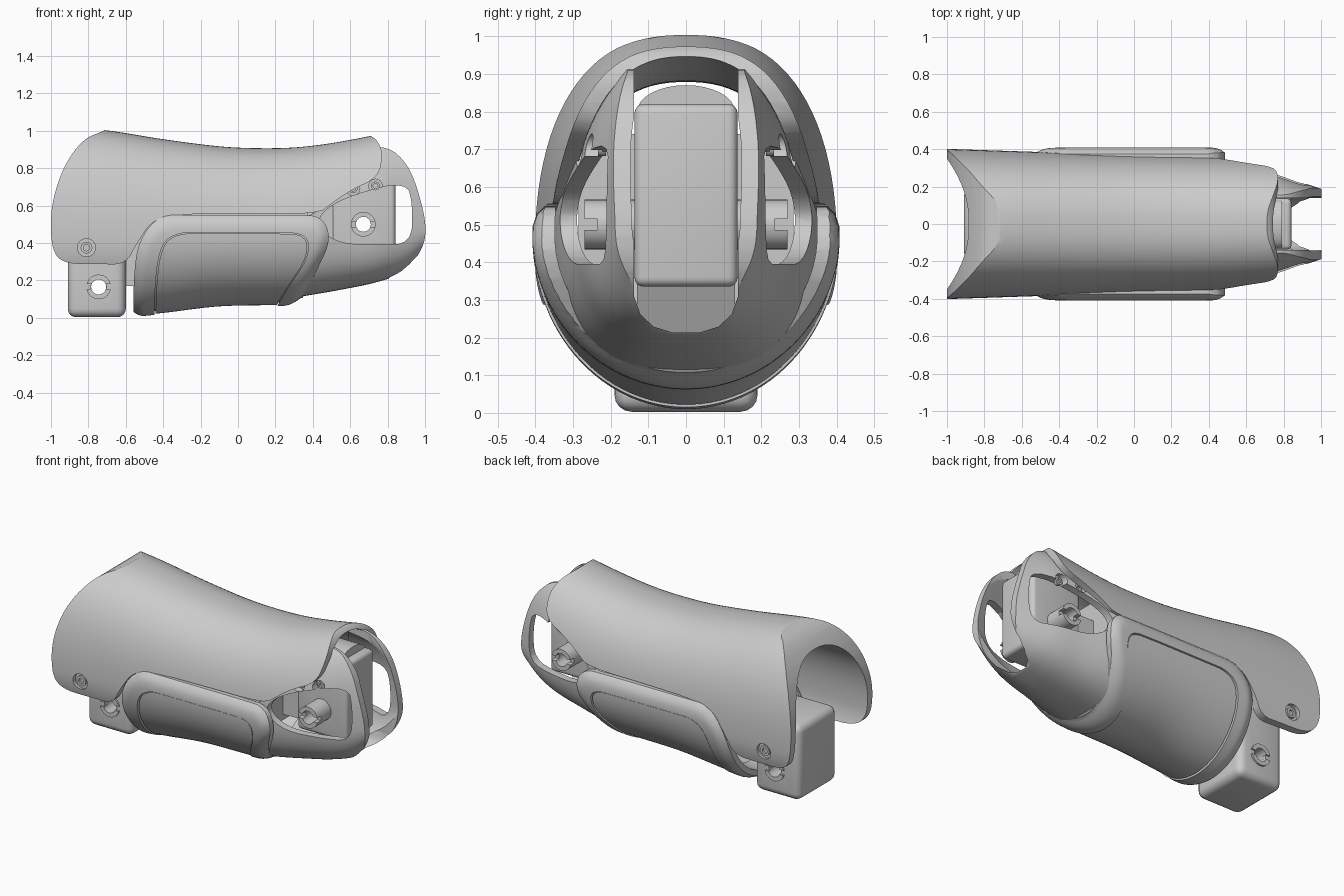
import bpy, bmesh, math
from mathutils import Matrix, Vector

if "Cube" in bpy.data.objects:
    bpy.data.objects.remove(bpy.data.objects["Cube"], do_unlink=True)

grey = bpy.data.materials.new("plain grey")
grey.use_nodes = True
grey.diffuse_color = (0.6, 0.6, 0.6, 1)
grey.node_tree.nodes["Principled BSDF"].inputs["Base Color"].default_value = (0.6, 0.6, 0.6, 1)
parts = []


def make(name, bm, keep=True):
    bmesh.ops.recalc_face_normals(bm, faces=bm.faces[:])
    mesh = bpy.data.meshes.new(name)
    bm.to_mesh(mesh)
    bm.free()
    mesh.materials.append(grey)
    ob = bpy.data.objects.new(name, mesh)
    bpy.context.scene.collection.objects.link(ob)
    if keep:
        parts.append(ob)
    return ob


def box(name, lo, hi, bevel=0.0, keep=True):
    bm = bmesh.new()
    lo, hi = Vector(lo), Vector(hi)
    mat = Matrix.Translation((lo + hi) / 2) @ Matrix.Diagonal((*(hi - lo), 1))
    bmesh.ops.create_cube(bm, size=1, matrix=mat)
    if bevel:
        bmesh.ops.bevel(bm, geom=bm.edges[:], offset=bevel, segments=4, profile=0.5, affect='EDGES')
    return make(name, bm, keep)


def rod(name, x, z, r, y0, y1, keep=True):
    bm = bmesh.new()
    mat = Matrix.Translation((x, (y0 + y1) / 2, z)) @ Matrix.Rotation(math.pi / 2, 4, 'X')
    bmesh.ops.create_cone(bm, cap_ends=True, segments=32, radius1=r, radius2=r,
                          depth=abs(y1 - y0), matrix=mat)
    return make(name, bm, keep)


def prism(name, pts, axis, lo, hi, keep=False):
    # outline in (x, z) pushed along y, or in (y, z) pushed along x
    bm = bmesh.new()
    place = (lambda p, d: (p[0], d, p[1])) if axis == 'y' else (lambda p, d: (d, p[0], p[1]))
    face = bm.faces.new([bm.verts.new(place(p, lo)) for p in pts])
    ext = bmesh.ops.extrude_face_region(bm, geom=[face])
    move = Vector(place((0, 0), hi - lo))
    bmesh.ops.translate(bm, vec=move, verts=[g for g in ext["geom"] if isinstance(g, bmesh.types.BMVert)])
    return make(name, bm, keep)


def boolean(ob, cutter, op='DIFFERENCE'):
    cutter.hide_render = True
    mod = ob.modifiers.new("cut", 'BOOLEAN')
    mod.operation, mod.solver, mod.object = op, 'EXACT', cutter
    bpy.context.view_layer.update()
    mesh = bpy.data.meshes.new_from_object(ob.evaluated_get(bpy.context.evaluated_depsgraph_get()))
    ob.modifiers.clear()
    ob.data = mesh
    bpy.data.objects.remove(cutter, do_unlink=True)


def rounded(pts, times=2):
    # corner cutting on a closed outline
    for _ in range(times):
        out = []
        for a, b in zip(pts, pts[1:] + pts[:1]):
            out += [tuple(p * 0.75 + q * 0.25 for p, q in zip(a, b)),
                    tuple(p * 0.25 + q * 0.75 for p, q in zip(a, b))]
        pts = out
    return pts


def curve(x, pts):
    # smooth interpolation through (x, value) points
    n = len(pts)
    x = min(max(x, pts[0][0]), pts[-1][0])
    i = max(k for k in range(n - 1) if pts[k][0] <= x)

    def slope(k):
        a, b = pts[max(k - 1, 0)], pts[min(k + 1, n - 1)]
        return (b[1] - a[1]) / (b[0] - a[0])
    (xa, va), (xb, vb) = pts[i], pts[i + 1]
    h = xb - xa
    t = (x - xa) / h
    return ((1 + 2 * t) * (1 - t) ** 2 * va + t * (1 - t) ** 2 * h * slope(i)
            + t * t * (3 - 2 * t) * vb + t * t * (t - 1) * h * slope(i + 1))


def edge_depth(p, outline):
    # distance to the outline, negative outside it
    best, inside = 9.0, False
    for a, b in zip(outline, outline[1:] + outline[:1]):
        dx, dz = b[0] - a[0], b[1] - a[1]
        t = ((p[0] - a[0]) * dx + (p[1] - a[1]) * dz) / max(dx * dx + dz * dz, 1e-9)
        t = min(max(t, 0), 1)
        best = min(best, math.hypot(a[0] + t * dx - p[0], a[1] + t * dz - p[1]))
        if (a[1] > p[1]) != (b[1] > p[1]) and p[0] < a[0] + (p[1] - a[1]) * dx / dz:
            inside = not inside
    return best if inside else -best


def tube(name, x0, x1, steps, outer, inner, zc, soft=None, ring=96, low_power=1.0):
    # hollow loft along x; outer and inner give (half width, top, bottom)
    bm = bmesh.new()
    rows = []
    for i in range(steps + 1):
        x = x0 + (x1 - x0) * i / steps
        for side, f in enumerate((outer, inner)):
            w, top, bot = f(x)
            row = []
            for k in range(ring):
                a = 2 * math.pi * (k + 0.5) / ring
                c, s = math.cos(a), math.sin(a)
                e = 0.85 if s > 0 else low_power
                y = math.copysign(abs(c) ** e, c) * w
                z = abs(s) ** e * ((top - zc) if s > 0 else (bot - zc))
                if soft and side == 0:
                    d = min(max(edge_depth((x, zc + z), soft) / 0.06, -0.25), 1)
                    shrink = 1 - 0.06 * (1 - d) ** 2
                    y, z = y * shrink, z * shrink
                row.append(bm.verts.new((x, y, zc + z)))
            rows.append(row)

    def bridge(a, b):
        for k in range(ring):
            j = (k + 1) % ring
            bm.faces.new((a[k], a[j], b[j], b[k]))
    for i in range(0, 2 * steps, 2):
        bridge(rows[i], rows[i + 2])
        bridge(rows[i + 3], rows[i + 1])
    bridge(rows[1], rows[0])
    bridge(rows[-2], rows[-1])
    return make(name, bm)


# upper shell: arched cover trimmed to its side outline
UP_TOP = [(-1.1, 1.04), (-0.7, 1.002), (-0.4, 0.955), (-0.1, 0.917), (0.1, 0.907), (0.3, 0.911), (0.5, 0.934), (0.8, 0.99)]
UP_W = [(-1.1, 0.405), (-0.5, 0.385), (0, 0.368), (0.5, 0.36), (0.8, 0.352)]


def up_outer(x):
    return curve(x, UP_W), curve(x, UP_TOP), 0.0


def up_inner(x):
    w, top, bot = up_outer(x)
    return w - 0.045, min(top - 0.028, 0.88 + max(0, x - 0.3) * 0.15), bot + 0.05


upper = tube("upper_shell", -1.08, 0.82, 56, up_outer, up_inner, 0.41)
cover_line = rounded([(-0.64, 1.3), (-0.685, 1.02), (-0.72, 0.998), (-0.83, 0.955), (-0.93, 0.815), (-0.99, 0.64),
                      (-1.005, 0.48), (-0.985, 0.335), (-0.91, 0.288), (-0.75, 0.287), (-0.6, 0.285),
                      (-0.54, 0.4), (-0.45, 0.53), (-0.3, 0.555), (0.0, 0.555), (0.43, 0.555), (0.5, 0.61),
                      (0.6, 0.68), (0.75, 0.75), (0.775, 0.87), (0.75, 0.945), (0.7, 0.98), (0.665, 1.0), (0.64, 1.3)])
boolean(upper, prism("cover_cutter", cover_line, 'y', -1, 1), 'INTERSECT')

# lower grip: soft raised rim with a separate inset pad over a liner
GRIP_BOT = [(-0.65, -0.004), (-0.4, 0.02), (-0.1, 0.055), (0.28, 0.065), (0.55, 0.09)]


def grip_section(inset):
    return lambda x: (0.408 - inset, 0.95, curve(x, GRIP_BOT) + inset)


def shrunk(line, k):
    return [(-0.03 + (x + 0.03) * k, 0.2 + (z - 0.2) * k) for x, z in line]


rim_line = rounded([(-0.56, -0.2), (-0.56, 0.22), (-0.53, 0.42), (-0.42, 0.55), (-0.25, 0.55), (0.3, 0.55),
                    (0.45, 0.545), (0.5, 0.42), (0.42, 0.25), (0.34, 0.09), (0.23, -0.03), (0.15, -0.2)])
pad_line = rounded([(-0.45, -0.2), (-0.445, 0.2), (-0.41, 0.4), (-0.32, 0.455), (-0.2, 0.455), (0.2, 0.455),
                    (0.37, 0.45), (0.38, 0.33), (0.28, 0.18), (0.2, 0.05), (0.1, -0.2)])
rim = tube("grip_rim", -0.6, 0.53, 76, grip_section(0), grip_section(0.06), 0.47, rim_line, 112)
boolean(rim, prism("rim_cutter", rim_line, 'y', -1, 1), 'INTERSECT')
boolean(rim, prism("pad_opening", pad_line, 'y', -1, 1))
for name, inset, line in (("grip_pad", 0.006, shrunk(pad_line, 0.983)), ("grip_liner", 0.02, shrunk(pad_line, 1.06))):
    layer = tube(name, -0.52, 0.48, 40, grip_section(inset), grip_section(0.05 + inset / 10), 0.47)
    boolean(layer, prism("layer_cutter", line, 'y', -1, 1), 'INTERSECT')

# fork: tapering lower shell with two windowed arms
FORK_W = [(0.2, 0.36), (0.4, 0.34), (0.6, 0.3), (0.76, 0.27), (0.9, 0.222), (1.02, 0.182)]
FORK_BOT = [(0.2, 0.09), (0.33, 0.112), (0.55, 0.15), (0.75, 0.193), (0.9, 0.25), (1.02, 0.36)]


def fork_section(inset):
    return lambda x: (curve(x, FORK_W) - inset, 0.972 - inset, curve(x, FORK_BOT) + inset)


fork = tube("fork_shell", 0.22, 1.02, 40, fork_section(0), fork_section(0.045), 0.5, low_power=0.75)
fork_line = rounded([(0.26, -0.1), (0.26, 0.5), (0.46, 0.58), (0.58, 0.68), (0.65, 0.9), (0.8, 0.92), (0.91, 0.82),
                     (0.97, 0.66), (1.01, 0.48), (0.985, 0.36), (0.9, 0.26), (0.76, 0.19), (0.7, -0.1)])
boolean(fork, prism("fork_cutter", fork_line, 'y', -1, 1), 'INTERSECT')
channel = rounded([(-0.138, 1.2), (-0.138, 0.47), (-0.138, 0.213), (0.138, 0.213), (0.138, 0.47), (0.138, 1.2)])
boolean(fork, prism("channel_cutter", channel, 'x', 0.45, 1.2))
window = rounded([(0.42, 0.49), (0.46, 0.58), (0.62, 0.66), (0.9, 0.73), (0.935, 0.6), (0.925, 0.395),
                  (0.75, 0.395), (0.54, 0.395)])
boolean(fork, prism("window_cutter", window, 'y', -1, 1))

# bulkhead closing the pockets behind the fork windows
bulkhead = [(-0.285, 0.36), (-0.285, 0.58), (-0.24, 0.74), (0.24, 0.74), (0.285, 0.58), (0.285, 0.36)]
prism("bulkhead", bulkhead, 'x', 0.37, 0.4, True)

# motors with rounded edges, one at each end
end_motor = box("end_motor", (-0.91, -0.19, 0.003), (-0.6, 0.19, 0.47), 0.045)
fork_motor = box("fork_motor", (0.5, -0.137, 0.335), (0.842, 0.137, 0.82), 0.025)
dome = [(0.13 * math.cos(math.pi * k / 16), 0.8 + 0.07 * math.sin(math.pi * k / 16)) for k in range(17)]
prism("motor_dome", dome, 'x', 0.48, 0.79, True)

# inner frame joining the motors
frame_line = [(-0.66, 0.44), (-0.45, 0.74), (-0.3, 0.62), (0.52, 0.62), (0.52, 0.4), (-0.45, 0.36), (-0.54, 0.17),
              (-0.63, 0.17)]
prism("inner_frame", frame_line, 'y', -0.13, 0.13, True)

# slotted axle bosses and the bores through them
for motor, x, z, y_in, y_out in ((end_motor, -0.745, 0.165, 0.15, 0.2), (fork_motor, 0.67, 0.5, 0.1, 0.27)):
    boolean(motor, rod("bore", x, z, 0.041, -1, 1, False))
    for s in (-1, 1):
        boss = rod("axle_boss", x, z, 0.066, s * y_in, s * y_out)
        boolean(boss, rod("bore", x, z, 0.04, -1, 1, False))
        ys = sorted((s * (y_out - 0.035), s * (y_out + 0.1)))
        boolean(boss, box("slot", (x - 0.1, ys[0], z - 0.015), (x + 0.1, ys[1], z + 0.015), 0, False))

# countersunk screws on both sides
for s in (-1, 1):
    for ob, x, z, r, floor in ((upper, -0.81, 0.375, 0.048, 0.372), (fork, 0.735, 0.705, 0.036, 0.222),
                               (fork, 0.615, 0.69, 0.036, 0.245)):
        boolean(ob, rod("screw_hole", x, z, r, s * floor, s * 0.7, False))
        screw = rod("screw", x, z, r * 0.65, s * (floor - 0.01), s * (floor + 0.012))
        boolean(screw, rod("socket", x, z, r * 0.35, s * floor, s * 0.7, False))

# smooth shading with sharp edges kept
bpy.ops.object.select_all(action='DESELECT')
for ob in parts:
    ob.select_set(True)
bpy.context.view_layer.objects.active = upper
bpy.ops.object.shade_smooth_by_angle(angle=math.radians(32))
